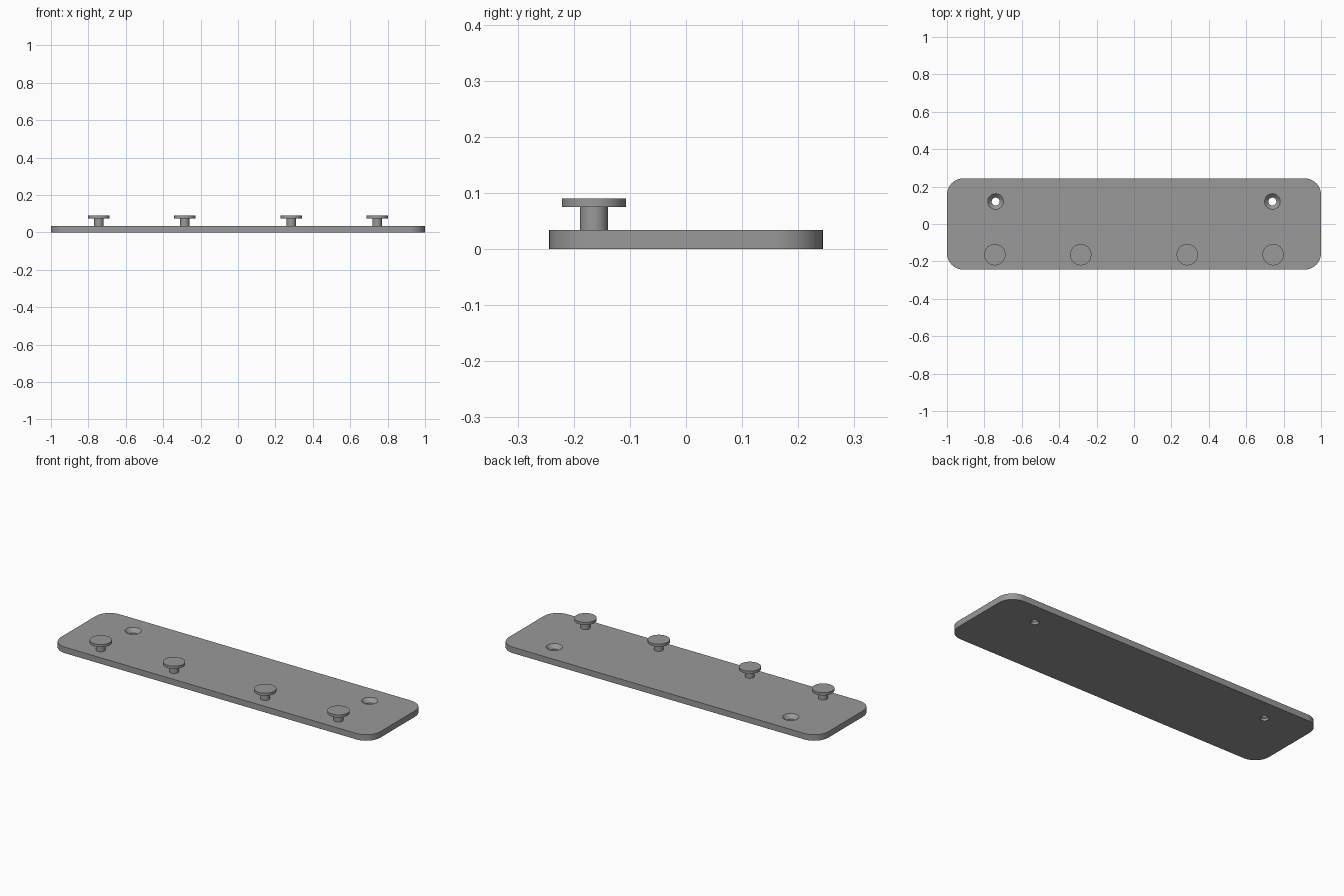
import bpy, bmesh, math

if "Cube" in bpy.data.objects:
    bpy.data.objects.remove(bpy.data.objects["Cube"])

grey = bpy.data.materials.new("grey")
grey.diffuse_color = (0.32, 0.32, 0.32, 1)
grey.use_nodes = True
grey.node_tree.nodes["Principled BSDF"].inputs["Base Color"].default_value = grey.diffuse_color

PLATE_TOP = 0.034


def finish(name, bm):
    bmesh.ops.recalc_face_normals(bm, faces=bm.faces)
    mesh = bpy.data.meshes.new(name)
    bm.to_mesh(mesh)
    bm.free()
    mesh.materials.append(grey)
    obj = bpy.data.objects.new(name, mesh)
    bpy.context.collection.objects.link(obj)
    return obj


def smooth(obj):
    bpy.ops.object.select_all(action='DESELECT')
    obj.select_set(True)
    bpy.context.view_layer.objects.active = obj
    bpy.ops.object.shade_smooth_by_angle(angle=math.radians(30))


def turned(name, profile, x, y, sides=48):
    """Solid of revolution from (radius, z) pairs, capped at both ends."""
    bm = bmesh.new()
    rings = [[bm.verts.new((x + r * math.cos(math.tau * i / sides),
                            y + r * math.sin(math.tau * i / sides), z))
              for i in range(sides)] for r, z in profile]
    for a, b in zip(rings, rings[1:]):
        for i in range(sides):
            j = (i + 1) % sides
            bm.faces.new((a[i], a[j], b[j], b[i]))
    bm.faces.new(rings[0])
    bm.faces.new(rings[-1])
    return finish(name, bm)


# Back plate with rounded corners
W, D, R, STEPS = 1.0, 0.244, 0.088, 14
bm = bmesh.new()
outline = []
for k, (sx, sy) in enumerate(((1, 1), (-1, 1), (-1, -1), (1, -1))):
    for i in range(STEPS + 1):
        a = math.pi / 2 * (k + i / STEPS)
        outline.append(bm.verts.new((sx * (W - R) + R * math.cos(a),
                                     sy * (D - R) + R * math.sin(a), 0)))
base = bm.faces.new(outline)
top = bmesh.ops.extrude_face_region(bm, geom=[base], use_keep_orig=True)
bmesh.ops.translate(bm, vec=(0, 0, PLATE_TOP),
                    verts=[v for v in top["geom"] if isinstance(v, bmesh.types.BMVert)])
plate = finish("back_plate", bm)

# Countersunk screw holes
for x in (-0.74, 0.74):
    cutter = turned("hole_cutter", [(0.021, -0.02), (0.021, 0.013),
                                    (0.042, PLATE_TOP), (0.042, 0.06)], x, 0.12)
    mod = plate.modifiers.new("screw_hole", 'BOOLEAN')
    mod.object = cutter
    mod.solver = 'EXACT'
    bpy.context.view_layer.objects.active = plate
    bpy.ops.object.modifier_apply(modifier=mod.name)
    bpy.data.objects.remove(cutter)
smooth(plate)

# Row of pegs, each a stem with a flat round cap
for x in (-0.744, -0.285, 0.285, 0.744):
    smooth(turned("peg", [(0.025, PLATE_TOP - 0.002), (0.025, 0.075),
                          (0.057, 0.075), (0.057, 0.09)], x, -0.164))
